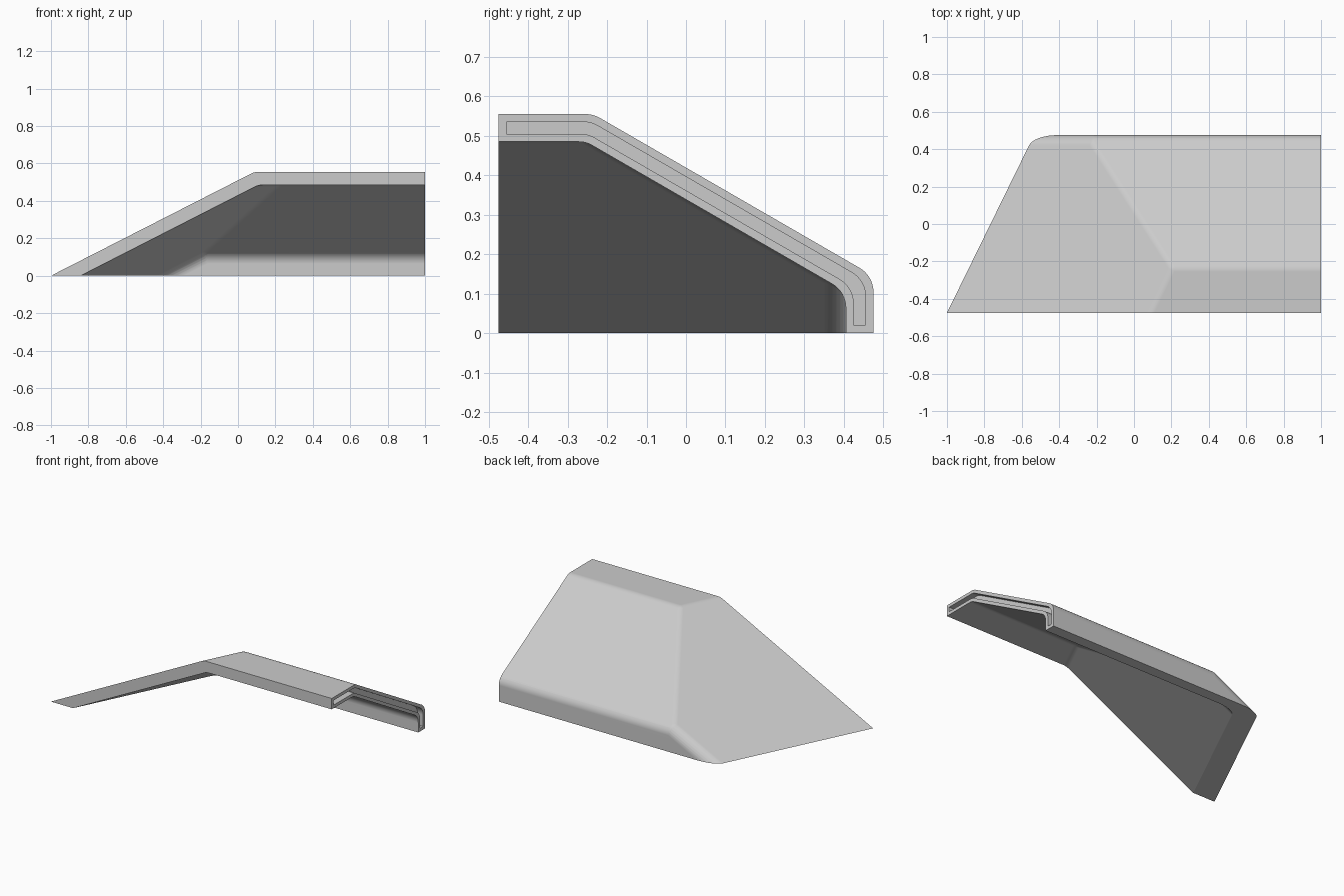
import bpy
import bmesh
import math
from itertools import combinations
from mathutils import Matrix, Vector

if "Cube" in bpy.data.objects:
    bpy.data.objects.remove(bpy.data.objects["Cube"], do_unlink=True)

RADIUS = 0.07      # fillet radius of every bend
WALL = 0.07        # thickness of the shell
STEPS = 8          # facets per fillet

# Visible panels: (normal, point on the outer surface)
PANELS = [
    (Vector((0, 0, 1)), Vector((0, 0, 0.555))),                                # flat top
    (Vector((0, 0.5, math.sqrt(0.75))), Vector((0, -0.235, 0.555))),           # rear slope
    (Vector((0, 1, 0)), Vector((0, 0.475, 0))),                                # back wall
    (Vector((-1, 0.49, 1.96)).normalized(), Vector((-1, -0.475, 0))),          # slanted side
]
# Open sides, run past the finished size so they can be trimmed flat
CAPS = [
    (Vector((1, 0, 0)), Vector((1.4, 0, 0))),
    (Vector((0, -1, 0)), Vector((0, -0.9, 0))),
    (Vector((0, 0, -1)), Vector((0, 0, -0.4))),
]


def rounded_solid(name, inset, trims=()):
    """Convex body inside the panels, with rolled edges, cut flat at the trims."""
    planes = [(n, n.dot(p) - inset - RADIUS) for n, p in PANELS]
    planes += [(n, n.dot(p) - RADIUS) for n, p in CAPS]
    bm = bmesh.new()
    for trio in combinations(planes, 3):
        normals = [n for n, d in trio]
        m = Matrix(normals)
        if abs(m.determinant()) < 1e-4:
            continue
        corner = m.inverted() @ Vector([d for n, d in trio])
        if any(n.dot(corner) > d + 1e-4 for n, d in planes):
            continue
        # Rounded patch spanning the three meeting panels
        for i in range(STEPS + 1):
            for j in range(STEPS + 1 - i):
                k = STEPS - i - j
                way = normals[0] * i + normals[1] * j + normals[2] * k
                bm.verts.new(corner + way.normalized() * RADIUS)
    hull = bmesh.ops.convex_hull(bm, input=bm.verts[:])
    inside = [v for v in hull["geom_interior"] if isinstance(v, bmesh.types.BMVert)]
    bmesh.ops.delete(bm, geom=inside, context="VERTS")
    bmesh.ops.dissolve_limit(bm, angle_limit=0.002, verts=bm.verts[:], edges=bm.edges[:])
    for normal, point in trims:
        cut = bmesh.ops.bisect_plane(bm, geom=bm.verts[:] + bm.edges[:] + bm.faces[:],
                                     plane_co=point, plane_no=normal, clear_outer=True)
        rim = [e for e in cut["geom_cut"] if isinstance(e, bmesh.types.BMEdge)]
        bmesh.ops.edgenet_fill(bm, edges=rim)
    bmesh.ops.recalc_face_normals(bm, faces=bm.faces[:])
    mesh = bpy.data.meshes.new(name)
    bm.to_mesh(mesh)
    bm.free()
    obj = bpy.data.objects.new(name, mesh)
    bpy.context.collection.objects.link(obj)
    return obj


def subtract(target, cutter):
    """Cut one body out of another and discard the cutter."""
    cutter.hide_render = True
    mod = target.modifiers.new("cut", "BOOLEAN")
    mod.operation = "DIFFERENCE"
    mod.solver = "EXACT"
    mod.object = cutter
    bpy.ops.object.select_all(action="DESELECT")
    bpy.context.view_layer.objects.active = target
    target.select_set(True)
    bpy.ops.object.modifier_apply(modifier=mod.name)
    bpy.data.objects.remove(cutter, do_unlink=True)


def trims(end, front, bottom):
    return [(Vector((1, 0, 0)), Vector((end, 0, 0))),
            (Vector((0, -1, 0)), Vector((0, front, 0))),
            (Vector((0, 0, -1)), Vector((0, 0, bottom)))]


# Hollow cover
cover = rounded_solid("cover_shell", 0, trims(1, -0.475, 0))
subtract(cover, rounded_solid("hollow_cutter", WALL))

# Narrow groove following the wall in the open end
start = (Vector((-1, 0, 0)), Vector((0.96, 0, 0)))
groove = rounded_solid("groove_cutter", 0.02, trims(1.1, -0.455, 0.02) + [start])
subtract(groove, rounded_solid("groove_core", 0.05))
subtract(cover, groove)

# Grey finish
grey = bpy.data.materials.new("light_grey")
grey.use_nodes = True
colour = (0.6, 0.6, 0.6, 1)
grey.diffuse_color = colour
grey.node_tree.nodes["Principled BSDF"].inputs["Base Color"].default_value = colour
cover.data.materials.clear()
cover.data.materials.append(grey)

# Smooth bends, crisp rims
bpy.ops.object.select_all(action="DESELECT")
cover.select_set(True)
bpy.context.view_layer.objects.active = cover
bpy.ops.object.shade_smooth_by_angle(angle=math.radians(25))
weighted = cover.modifiers.new("even_shading", "WEIGHTED_NORMAL")
weighted.keep_sharp = True
